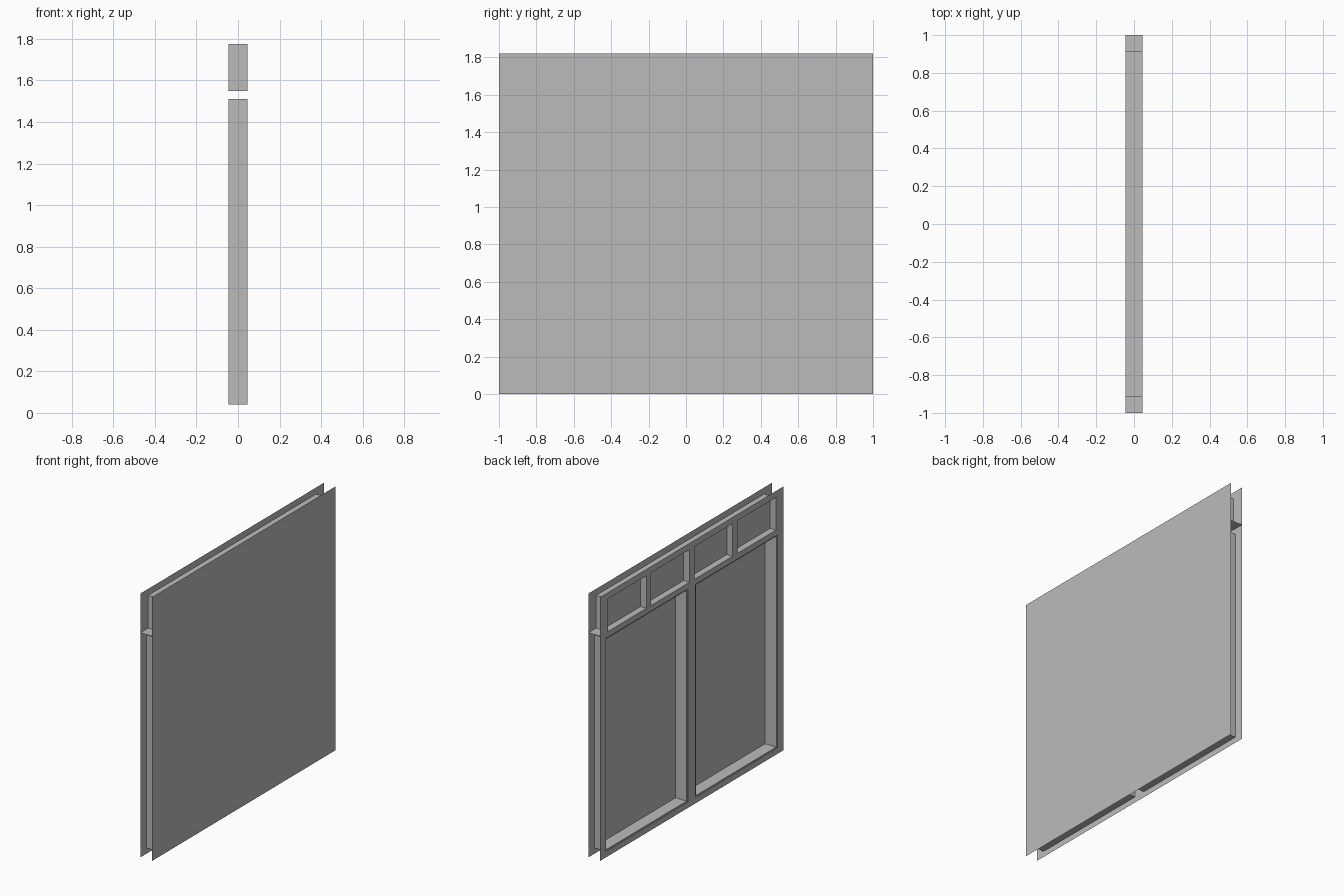
import bpy
import bmesh

cube = bpy.data.objects.get("Cube")
if cube:
    bpy.data.objects.remove(cube, do_unlink=True)

grey = bpy.data.materials.new("plain_grey")
grey.use_nodes = True
GREY = (0.5, 0.5, 0.5, 1.0)
grey.diffuse_color = GREY
grey.node_tree.nodes["Principled BSDF"].inputs["Base Color"].default_value = GREY

# Overall sizes
D, W, H = 0.045, 1.0, 1.82
SILL, HEAD = 0.04, 1.51
TRANSOM_BASE, TRANSOM_TOP = 1.55, 1.775
LEDGE, LIP = -0.04, 0.008

# Openings along y
lower = [(-0.935, -0.042), (0.042, 0.935)]
PANE, MULLION = 0.418, 0.053
upper = [(-0.916 + i * (PANE + MULLION), -0.916 + i * (PANE + MULLION) + PANE)
         for i in range(4)]


def rect(bm, axis, at, a, b):
    """Flat rectangle across one axis, spanning a and b on the other two."""
    corners = []
    for u, v in ((a[0], b[0]), (a[1], b[0]), (a[1], b[1]), (a[0], b[1])):
        p = [u, v]
        p.insert(axis, at)
        corners.append(bm.verts.new(p))
    bm.faces.new(corners)


def reveal(bm, x, y, z):
    """Four walls lining an opening."""
    for side in y:
        rect(bm, 1, side, x, z)
    for level in z:
        rect(bm, 2, level, x, y)


def stiles(bm, openings, z):
    """Upright strips of the frame face left between openings."""
    edges = [-W] + [e for o in openings for e in o] + [W]
    for start, end in zip(edges[::2], edges[1::2]):
        rect(bm, 0, -D, (start, end), z)


def finish(bm, name):
    bmesh.ops.remove_doubles(bm, verts=bm.verts, dist=0.0001)
    mesh = bpy.data.meshes.new(name)
    bm.to_mesh(mesh)
    bm.free()
    mesh.materials.append(grey)
    obj = bpy.data.objects.new(name, mesh)
    bpy.context.collection.objects.link(obj)
    return obj


# Plain sheet on one side
bm = bmesh.new()
rect(bm, 0, D, (-W, W), (0, H))
finish(bm, "plain_sheet")

# Frame face with openings on the other side
bm = bmesh.new()
for rail in ((0, SILL), (HEAD, TRANSOM_BASE), (TRANSOM_TOP, H)):
    rect(bm, 0, -D, (-W, W), rail)
stiles(bm, lower, (SILL, HEAD))
stiles(bm, upper, (TRANSOM_BASE, TRANSOM_TOP))
finish(bm, "frame_face")

# Deep lower openings, each with a small stepped liner
for name, (y0, y1) in zip(("front", "back"), lower):
    bm = bmesh.new()
    reveal(bm, (-D, D), (y0, y1), (SILL, HEAD))
    finish(bm, name + "_opening_walls")

    bm = bmesh.new()
    iy, iz = (y0 + LIP, y1 - LIP), (SILL + LIP, HEAD - LIP)
    reveal(bm, (LEDGE, D), iy, iz)
    for strip in ((y0, iy[0]), (iy[1], y1)):
        rect(bm, 0, LEDGE, strip, (SILL, HEAD))
    for strip in ((SILL, iz[0]), (iz[1], HEAD)):
        rect(bm, 0, LEDGE, iy, strip)
    finish(bm, name + "_opening_liner")

# Transom box: full-width shelf, top, uprights and recessed panels
bm = bmesh.new()
rect(bm, 2, TRANSOM_BASE, (-D, D), (-W, W))
finish(bm, "transom_shelf")

bm = bmesh.new()
rect(bm, 2, TRANSOM_TOP, (-D, D), (upper[0][0], upper[-1][1]))
finish(bm, "transom_top")

bm = bmesh.new()
for pair in upper:
    for side in pair:
        rect(bm, 1, side, (-D, D), (TRANSOM_BASE, TRANSOM_TOP))
finish(bm, "transom_uprights")

bm = bmesh.new()
for pair in upper:
    rect(bm, 0, 0.0, pair, (TRANSOM_BASE, TRANSOM_TOP))
finish(bm, "transom_panels")
